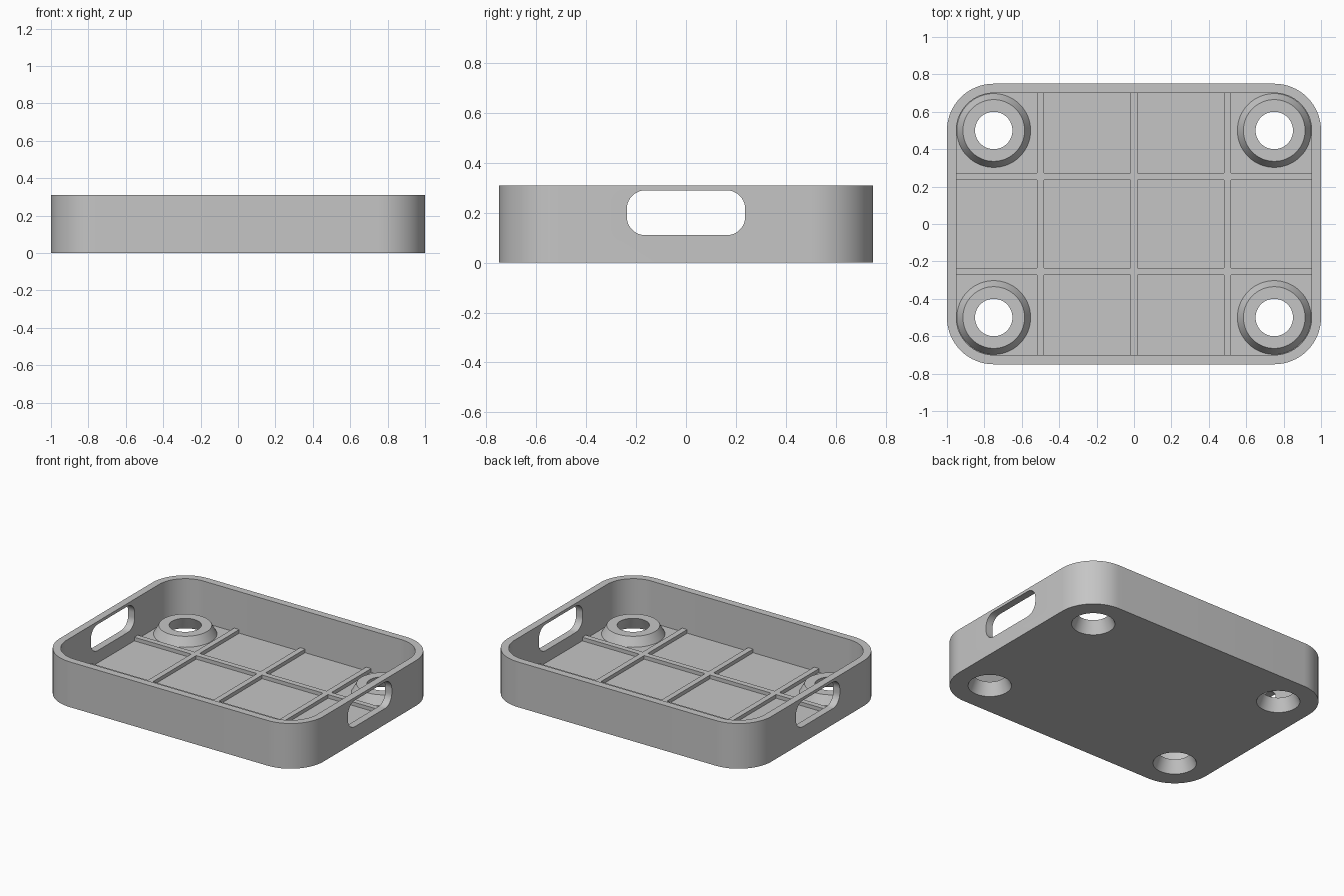
import bpy, bmesh
from math import cos, sin, pi
from mathutils import Matrix, Vector

if "Cube" in bpy.data.objects:
    bpy.data.objects.remove(bpy.data.objects["Cube"])

WIDTH, DEPTH, HEIGHT = 2.0, 1.5, 0.31
WALL, FLOOR, RIB_TOP, BOSS_TOP = 0.05, 0.025, 0.05, 0.085
CORNER, HOLE_BOTTOM, HOLE_TOP = 0.25, 0.135, 0.1

grey = bpy.data.materials.new("plain grey")
grey.use_nodes = True
grey.diffuse_color = (0.56, 0.56, 0.56, 1)
grey.node_tree.nodes["Principled BSDF"].inputs["Base Color"].default_value = grey.diffuse_color


def finish(bm, name):
    bmesh.ops.recalc_face_normals(bm, faces=bm.faces)
    mesh = bpy.data.meshes.new(name)
    bm.to_mesh(mesh)
    bm.free()
    mesh.materials.append(grey)
    obj = bpy.data.objects.new(name, mesh)
    bpy.context.collection.objects.link(obj)
    return obj


def rounded_prism(name, w, d, radius, low, high, matrix=Matrix(), steps=16):
    """Rounded rectangle extruded from low to high along z."""
    bm = bmesh.new()
    ring = []
    for quarter, (sx, sy) in enumerate([(1, 1), (-1, 1), (-1, -1), (1, -1)]):
        for i in range(steps + 1):
            a = (quarter + i / steps) * pi / 2
            ring.append(bm.verts.new((sx * (w / 2 - radius) + radius * cos(a),
                                      sy * (d / 2 - radius) + radius * sin(a), low)))
    face = bm.faces.new(ring)
    top = bmesh.ops.extrude_face_region(bm, geom=[face])["geom"]
    moved = [v for v in top if isinstance(v, bmesh.types.BMVert)]
    bmesh.ops.translate(bm, verts=moved, vec=(0, 0, high - low))
    bmesh.ops.transform(bm, matrix=matrix, verts=bm.verts)
    return finish(bm, name)


def frustum(name, x, y, r_low, r_high, low, high):
    bm = bmesh.new()
    bmesh.ops.create_cone(bm, cap_ends=True, segments=64, radius1=r_low, radius2=r_high,
                          depth=high - low, matrix=Matrix.Translation((x, y, (low + high) / 2)))
    return finish(bm, name)


def box(name, size, center):
    bm = bmesh.new()
    bmesh.ops.create_cube(bm, size=1, matrix=Matrix.Translation(center) @ Matrix.Diagonal((*size, 1)))
    return finish(bm, name)


def cut(obj, cutter):
    cutter.hide_render = True
    mod = obj.modifiers.new("cut", "BOOLEAN")
    mod.operation, mod.solver, mod.object = "DIFFERENCE", "EXACT", cutter
    bpy.context.view_layer.objects.active = obj
    bpy.ops.object.modifier_apply(modifier=mod.name)


def smooth(obj):
    bpy.ops.object.select_all(action="DESELECT")
    obj.select_set(True)
    bpy.context.view_layer.objects.active = obj
    bpy.ops.object.shade_smooth_by_angle()


# Tray shell with hollow interior
tray = rounded_prism("tray", WIDTH, DEPTH, CORNER, 0, HEIGHT)
cutters = [rounded_prism("cavity_cutter", WIDTH - 2 * WALL, DEPTH - 2 * WALL,
                         CORNER - WALL, FLOOR, HEIGHT + 0.1)]

# Handle slots through both end walls
turn = Matrix.Translation((0, 0, 0.2)) @ Matrix.Rotation(pi / 2, 4, "Y")
cutters.append(rounded_prism("handle_cutter", 0.18, 0.475, 0.075, -1.2, 1.2, turn))
for cutter in cutters:
    cut(tray, cutter)

# Hollow tapered bosses in the corners, open underneath
slope = (HOLE_BOTTOM - HOLE_TOP) / BOSS_TOP
for sx, side in ((1, "left"), (-1, "right")):
    for sy, end in ((-1, "front"), (1, "back")):
        x, y = sx * 0.75, sy * 0.5
        boss = frustum(f"boss_{end}_{side}", x, y, 0.2, 0.165, FLOOR - 0.005, BOSS_TOP)
        hole = frustum("hole_cutter", x, y, HOLE_BOTTOM + 0.1 * slope,
                       HOLE_BOTTOM - 0.2 * slope, -0.1, 0.2)
        cut(tray, hole)
        cut(boss, hole)
        smooth(boss)
        cutters.append(hole)
smooth(tray)

for cutter in cutters:
    bpy.data.objects.remove(cutter)

# Grid of low stiffening ribs on the floor
rib_z, rib_h = (FLOOR + RIB_TOP) / 2 - 0.002, RIB_TOP - FLOOR + 0.004
for i in (-1, 0, 1):
    box(f"cross_rib_{i + 2}", (0.038, DEPTH - 2 * WALL + 0.01, rib_h), Vector((i * 0.5, 0, rib_z)))
for i in (-1, 1):
    name = "long_rib_front" if i < 0 else "long_rib_back"
    box(name, (WIDTH - 2 * WALL + 0.01, 0.038, rib_h), Vector((0, i * 0.253, rib_z)))
